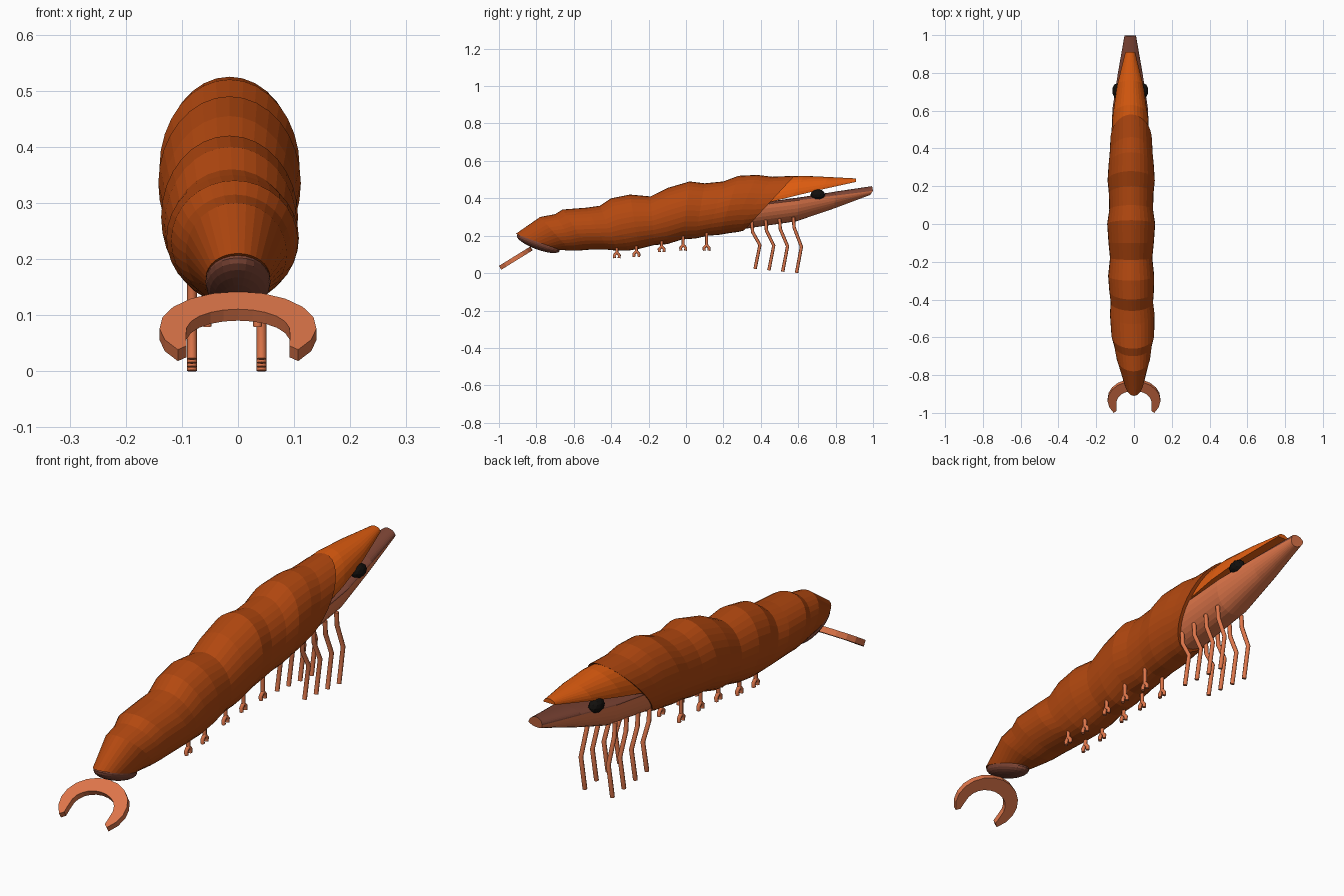
import bpy, bmesh, math
from mathutils import Vector, Matrix

cube = bpy.data.objects.get("Cube")
if cube:
    bpy.data.objects.remove(cube, do_unlink=True)


def material(name, rgb):
    mat = bpy.data.materials.new(name)
    mat.use_nodes = True
    colour = (*rgb, 1)
    mat.diffuse_color = colour
    mat.node_tree.nodes["Principled BSDF"].inputs["Base Color"].default_value = colour
    return mat


SHELL = material("rust shell", (.45, .065, .005))
CREST = material("bright orange", (.73, .107, .005))
SALMON = material("salmon", (.73, .18, .068))
BROWN = material("mouth brown", (.21, .06, .036))
BLACK = material("eye black", (.006, .005, .004))


def finish(name, bm, *mats):
    bmesh.ops.recalc_face_normals(bm, faces=bm.faces)
    mesh = bpy.data.meshes.new(name)
    bm.to_mesh(mesh)
    bm.free()
    for mat in mats:
        mesh.materials.append(mat)
    ob = bpy.data.objects.new(name, mesh)
    bpy.context.collection.objects.link(ob)


def loft(name, rings, mats, sides=32, upper_index=0):
    """Skin rings given as (centre x, half width, side, top, bottom),
    the last three being (y, z) points, so that every ring can lean."""
    bm = bmesh.new()
    loops = []
    for cx, width, side, top, bottom in rings:
        side, top, bottom = Vector(side), Vector(top), Vector(bottom)
        loop = []
        for i in range(sides):
            a = math.tau * i / sides
            up = math.sin(a)
            p = side + (top - side) * max(up, 0) + (bottom - side) * max(-up, 0)
            loop.append(bm.verts.new((cx + width * math.cos(a), p.x, p.y)))
        loops.append(loop)
    for a, b in zip(loops, loops[1:]):
        for i in range(sides):
            j = (i + 1) % sides
            face = bm.faces.new((a[i], a[j], b[j], b[i]))
            if i < sides // 2:
                face.material_index = upper_index
    for loop in (loops[0], loops[-1]):
        bm.faces.new(loop)
    finish(name, bm, *mats)


def tubes(name, paths, radius, mat):
    curve = bpy.data.curves.new(name, "CURVE")
    curve.dimensions = "3D"
    curve.bevel_depth = radius
    curve.bevel_resolution = 2
    curve.use_fill_caps = True
    for path in paths:
        spline = curve.splines.new("POLY")
        spline.points.add(len(path) - 1)
        for point, co in zip(spline.points, path):
            point.co = (*co, 1)
    curve.materials.append(mat)
    ob = bpy.data.objects.new(name, curve)
    bpy.context.collection.objects.link(ob)
    bpy.ops.object.select_all(action="DESELECT")
    bpy.context.view_layer.objects.active = ob
    ob.select_set(True)
    bpy.ops.object.convert(target="MESH")


# Segmented body: top y, top z, bottom y, bottom z, half width
profile = [
    (-.91, .21, -.68, .125, .057), (-.78, .3, -.62, .12, .09),
    (-.7, .315, -.58, .12, .1), (-.66, .34, -.52, .125, .113),
    (-.53, .35, -.42, .125, .118), (-.46, .36, -.37, .12, .112),
    (-.4, .4, -.31, .12, .118), (-.3, .42, -.25, .13, .122),
    (-.19, .41, -.17, .15, .112), (-.1, .455, -.1, .155, .12),
    (.02, .49, -.02, .18, .127), (.1, .48, .05, .185, .116),
    (.2, .49, .12, .2, .118), (.28, .52, .18, .205, .125),
    (.38, .525, .24, .215, .12), (.46, .515, .28, .22, .114),
    (.58, .52, .31, .228, .11),
]
rings = []
for ty, tz, by, bz, width in profile:
    cx = -.015 * min(1, (ty + .91) / .6)
    rings.append((cx, width, ((ty + by) / 2, (tz + bz) / 2), (ty, tz), (by, bz)))
loft("segmented_body", rings, [SHELL])

# Pointed upper head shield, flat underneath
HEAD_X = -.02
shield = []
for width, side, top in [(.1, (.41, .37), (.55, .517)),
                         (.093, (.57, .41), (.63, .52)),
                         (.07, (.73, .448), (.76, .514)),
                         (.026, (.91, .488), (.91, .506))]:
    shield.append((HEAD_X, width, side, top, side))
loft("head_shield", shield, [CREST])

# Lower head with a brown upper surface
jaw = [(HEAD_X, .102, (.4, .365), (.42, .38), (.3, .235)),
       (HEAD_X, .094, (.61, .39), (.61, .405), (.59, .277)),
       (HEAD_X, .065, (.8, .415), (.8, .436), (.79, .345)),
       (HEAD_X, .03, (1, .44), (.995, .465), (.985, .418))]
loft("lower_head", jaw, [SALMON, BROWN], upper_index=1)

# Eyes
for label, side in (("left", 1), ("right", -1)):
    bm = bmesh.new()
    place = Matrix.Translation((HEAD_X + side * .07, .705, .42))
    bmesh.ops.create_icosphere(bm, subdivisions=2, radius=1,
                               matrix=place @ Matrix.Diagonal((.026, .04, .028, 1)))
    finish(label + "_eye", bm, BLACK)

# Jointed walking legs
for label, side in (("left", 1), ("right", -1)):
    x = HEAD_X + side * .062
    for i in range(4):
        y = .352 + i * .074
        hip = .275 + i * .008
        knee = .15 - i * .003
        foot = .022 - i * .007
        leg = [(x, y, hip), (x, y + .004, hip - .055),
               (x, y + .043, knee), (x, y + .017, foot)]
        tubes(f"{label}_walking_leg_{i + 1}", [leg], .009, SALMON)

# Forked swimming legs under the belly
for i, (y, z) in enumerate([(-.37, .08), (-.265, .087), (-.13, .113),
                            (-.015, .12), (.11, .12)]):
    for label, side in (("left", 1), ("right", -1)):
        x = -.01 + side * .045
        fork = (x, y, z + .03)
        tubes(f"{label}_swimming_leg_{i + 1}",
              [[(x, y, z + .1), fork],
               [fork, (x, y - .014, z + .015), (x, y - .012, z)],
               [fork, (x, y + .014, z + .015), (x, y + .012, z)]], .008, SALMON)

# Domed brown end cap, leaning with the last body ring
bm = bmesh.new()
lean = math.atan2(-.085, .23)
place = Matrix.Translation((0, -.79, .16)) @ Matrix.Rotation(lean, 4, "X")
bmesh.ops.create_uvsphere(bm, u_segments=24, v_segments=12, radius=1,
                          matrix=place @ Matrix.Diagonal((.058, .122, .034, 1)))
finish("tail_cap", bm, BROWN)

# Crescent tail fan, sloping down and away from the body
bm = bmesh.new()
STEPS = 14
slope = Vector((0, -.17, -.105)).normalized()
normal = Vector((0, slope.z, -slope.y))
start = Vector((0, -.826, .132))
layers = []
for lift in (-.012, .012):
    rows = []
    for i in range(STEPS + 1):
        s = 2 * i / STEPS - 1
        a = s * math.radians(130)
        band = .02 + .04 * math.sqrt(1 - s * s)
        row = []
        for cut in (0, band):
            across = (.14 - cut) * math.sin(a)
            along = .12 - (.12 - cut) * math.cos(a)
            row.append(bm.verts.new(start + slope * along + normal * lift
                                    + Vector((across, 0, 0))))
        rows.append(row)
    layers.append(rows)
low, high = layers
for i in range(STEPS):
    for rows in layers:
        bm.faces.new((rows[i][0], rows[i + 1][0], rows[i + 1][1], rows[i][1]))
    for k in (0, 1):
        bm.faces.new((low[i][k], low[i + 1][k], high[i + 1][k], high[i][k]))
for i in (0, STEPS):
    bm.faces.new((low[i][0], low[i][1], high[i][1], high[i][0]))
finish("tail_fan", bm, SALMON)
